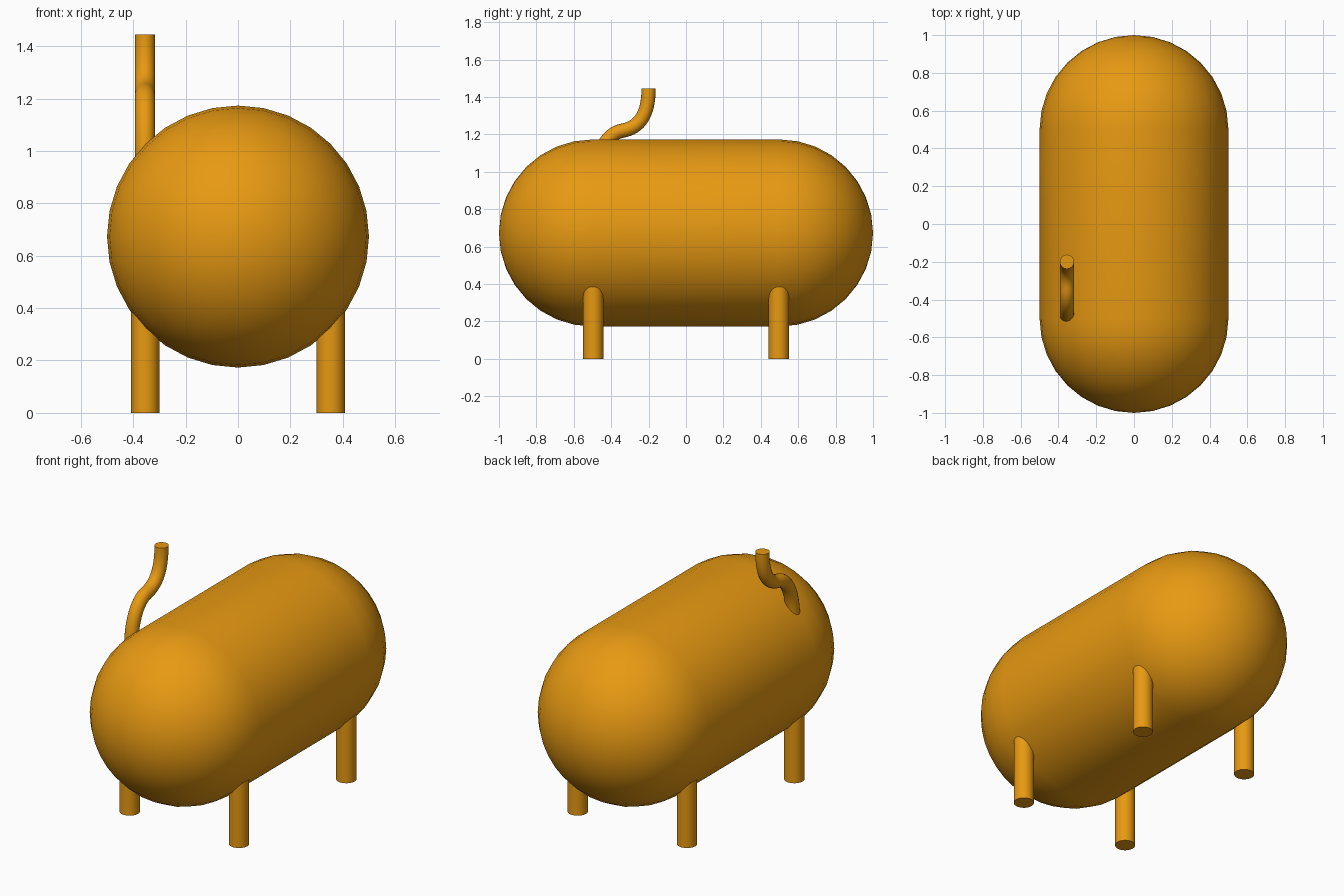
import bpy, bmesh
from math import sin, cos, pi, radians
from mathutils import Matrix

if "Cube" in bpy.data.objects:
    bpy.data.objects.remove(bpy.data.objects["Cube"])

R, CZ, HALF = 0.5, 0.673, 0.5      # tank radius, axis height, half straight length
LEG_X, LEG_Y = 0.354, 0.496

paint = bpy.data.materials.new("amber_paint")
paint.diffuse_color = (0.8, 0.32, 0.006, 1)
paint.use_nodes = True
paint.node_tree.nodes["Principled BSDF"].inputs["Base Color"].default_value = paint.diffuse_color


def finish(obj):
    obj.data.materials.clear()
    obj.data.materials.append(paint)
    bpy.ops.object.select_all(action='DESELECT')
    obj.select_set(True)
    bpy.context.view_layer.objects.active = obj
    bpy.ops.object.shade_smooth_by_angle(angle=radians(40))


def add_mesh(name, bm):
    mesh = bpy.data.meshes.new(name)
    bmesh.ops.recalc_face_normals(bm, faces=bm.faces)
    bm.to_mesh(mesh)
    bm.free()
    obj = bpy.data.objects.new(name, mesh)
    bpy.context.collection.objects.link(obj)
    finish(obj)
    return obj


# Tank: capsule profile revolved about the y axis
bm = bmesh.new()
arc = [(R * cos(i * pi / 16), HALF + R * sin(i * pi / 16)) for i in range(9)]
profile = [(r, -y) for r, y in reversed(arc)] + arc
verts = [bm.verts.new((r, y, CZ)) for r, y in profile]
edges = [bm.edges.new(pair) for pair in zip(verts, verts[1:])]
bmesh.ops.spin(bm, geom=verts + edges, cent=(0, 0, CZ), axis=(0, 1, 0),
               angle=2 * pi, steps=32)
bmesh.ops.remove_doubles(bm, verts=bm.verts, dist=1e-4)
add_mesh("tank", bm)

# Four legs, tops buried in the tank
for side, sx in (("left", -1), ("right", 1)):
    for end, sy in (("front", -1), ("back", 1)):
        bm = bmesh.new()
        bmesh.ops.create_cone(bm, cap_ends=True, segments=32, radius1=0.054,
                              radius2=0.054, depth=0.45,
                              matrix=Matrix.Translation((sx * LEG_X, sy * LEG_Y, 0.225)))
        add_mesh(f"{end}_{side}_leg", bm)

# S-bent outlet pipe: (y, z, handle dy, handle dz) from tank to tip
path = [(-0.482, 0.95, 0, 0.14), (-0.34, 1.22, 0.09, 0.016), (-0.2, 1.445, 0, 0.14)]
curve = bpy.data.curves.new("outlet_pipe", 'CURVE')
curve.dimensions = '3D'
curve.bevel_depth = 0.038
curve.bevel_resolution = 6
curve.use_fill_caps = True
spline = curve.splines.new('BEZIER')
spline.resolution_u = 16
spline.bezier_points.add(len(path) - 1)
for p, (y, z, dy, dz) in zip(spline.bezier_points, path):
    p.handle_left_type = p.handle_right_type = 'FREE'
    p.co = (-0.355, y, z)
    p.handle_left = (-0.355, y - dy, z - dz)
    p.handle_right = (-0.355, y + dy, z + dz)
pipe = bpy.data.objects.new("outlet_pipe", curve)
bpy.context.collection.objects.link(pipe)
bpy.ops.object.select_all(action='DESELECT')
pipe.select_set(True)
bpy.context.view_layer.objects.active = pipe
bpy.ops.object.convert(target='MESH')
finish(bpy.context.view_layer.objects.active)
